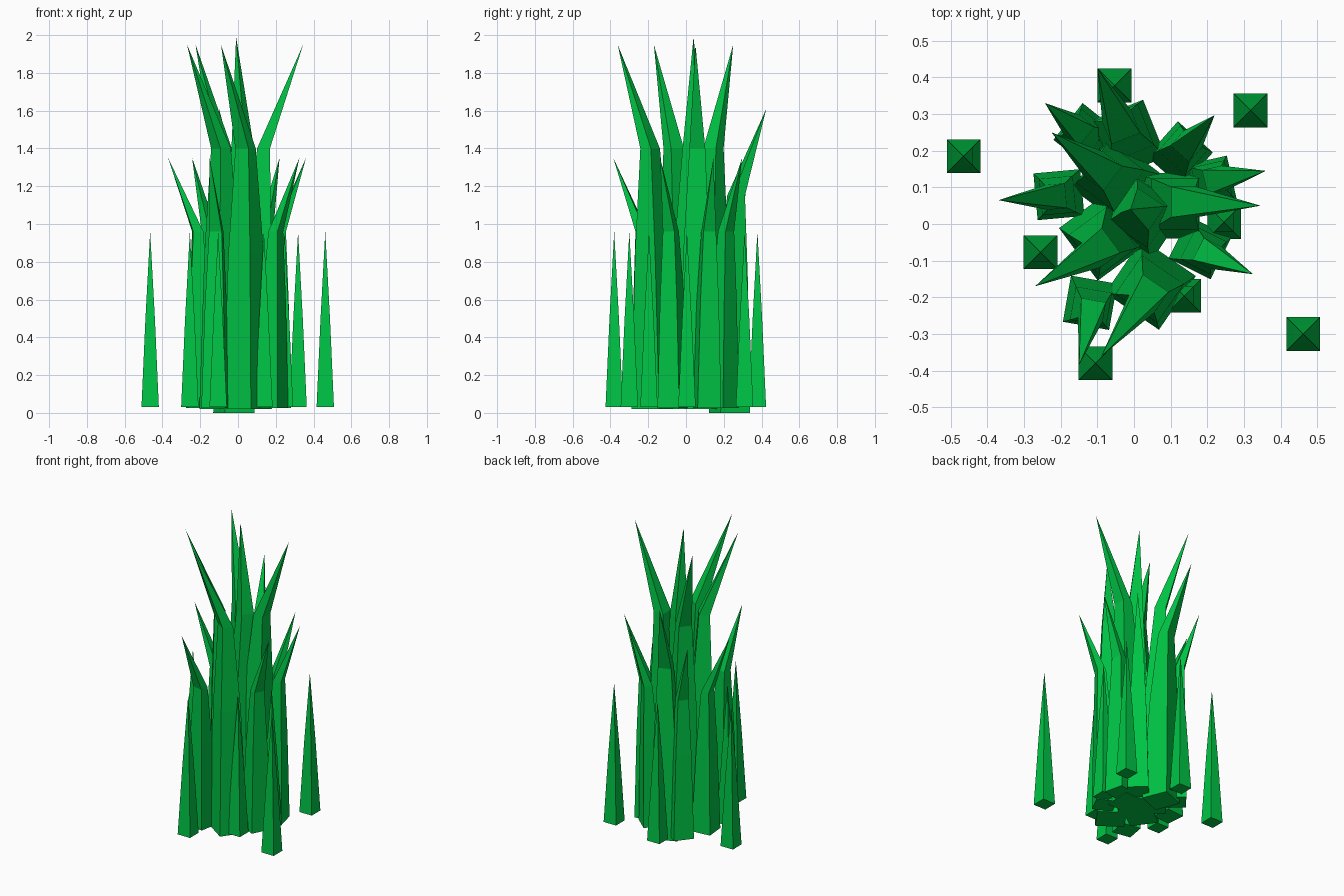
import bpy, math
from mathutils import Vector

if "Cube" in bpy.data.objects:
    bpy.data.objects.remove(bpy.data.objects["Cube"])

green = bpy.data.materials.new("grass_green")
green.diffuse_color = (0.0, 0.56, 0.06, 1)
green.use_nodes = True
green.node_tree.nodes["Principled BSDF"].inputs["Base Color"].default_value = green.diffuse_color


def blade(name, rings, tip, angle):
    """Four-sided blade: rings of (x, y, z, half depth, half width), then a point."""
    out = Vector((math.cos(angle), math.sin(angle), 0))
    side = Vector((-out.y, out.x, 0))
    verts, faces = [], [(3, 2, 1, 0)]
    for x, y, z, d, w in rings:
        for a, b in ((-1, -1), (1, -1), (1, 1), (-1, 1)):
            verts.append(Vector((x, y, z)) + out * a * d + side * b * w)
    apex = len(verts)
    verts.append(Vector(tip))
    for r in range(len(rings)):
        for i in range(4):
            j = (i + 1) % 4
            lo = r * 4
            if r < len(rings) - 1:
                faces.append((lo + i, lo + j, lo + 4 + j, lo + 4 + i))
            else:
                faces.append((lo + i, lo + j, apex))
    mesh = bpy.data.meshes.new(name)
    mesh.from_pydata(verts, [], faces)
    mesh.materials.append(green)
    ob = bpy.data.objects.new(name, mesh)
    bpy.context.collection.objects.link(ob)


def bent_blade(name, base, kink, tip, z0, zk, z1, half, depth, width):
    """Nearly upright lower stem that bends outward at the kink."""
    ang = math.atan2(tip[1] - base[1], tip[0] - base[0])
    mx, my = (base[0] * .5 + kink[0] * .5, base[1] * .5 + kink[1] * .5)
    rings = [(*base, z0, half, half),
             (mx, my, z0 + (zk - z0) * .6, half * .72, half * .78),
             (*kink, zk, depth, width)]
    blade(name, rings, (*tip, z1), ang)


# tall inner blades: base, kink, tip
tall = [((.09, .05), (.135, .06), (.345, .05)),
        ((.045, -.165), (.04, -.19), (-.09, -.362)),
        ((-.08, -.03), (-.09, -.065), (-.27, -.17)),
        ((-.045, .115), (-.085, .145), (-.225, .25))]
for i, (b, k, t) in enumerate(tall):
    bent_blade(f"tall_blade_{i}", b, k, t, .02, 1.4, 1.95, .089, .034, .042)
bent_blade("centre_blade", (.02, .02), (.025, .04), (-.01, .04),
           .02, 1.4, 1.99, .09, .045, .04)

# rear blade of middling height
bent_blade("rear_blade", (-.022, .23), (-.035, .265), (-.10, .425),
           0, 1.15, 1.61, .084, .034, .042)

# medium outer blades
medium = [((-.205, .08), (-.213, .075), (-.37, .065)),
          ((.205, .11), (.22, .12), (.36, .145)),
          ((.18, -.065), (.20, -.08), (.325, -.137)),
          ((-.12, -.215), (-.115, -.235), (-.15, -.385)),
          ((.125, .19), (.143, .212), (.22, .297)),
          ((-.13, .24), (-.15, .255), (-.243, .33))]
for i, (b, k, t) in enumerate(medium):
    bent_blade(f"medium_blade_{i}", b, k, t, .025, .96, 1.35, .064, .027, .034)

# short straight spikes around the clump
spikes = [(-.465, .185), (.318, .31), (-.053, .378), (-.255, -.077),
          (-.105, -.38), (.137, -.196), (.462, -.30), (.246, .005)]
for i, (x, y) in enumerate(spikes):
    blade(f"spike_{i}", [(x, y, .03, .046, .046), (x, y, .5, .025, .025)],
          (x, y, .96), 0)
